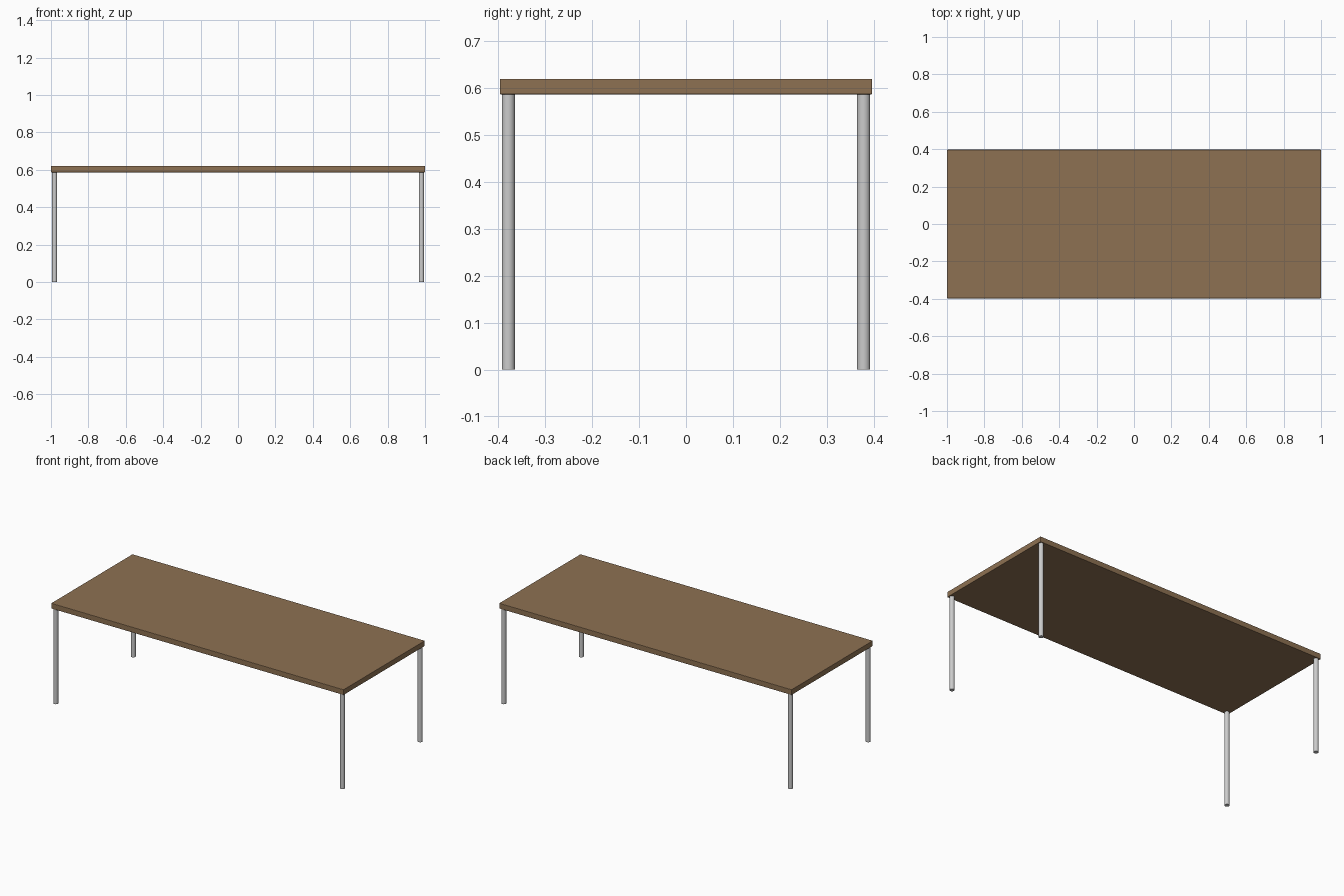
import bpy

if "Cube" in bpy.data.objects:
    bpy.data.objects.remove(bpy.data.objects["Cube"])

TOP_Z, UNDER_Z = 0.62, 0.587
HALF_X, HALF_Y = 1.0, 0.397
LEG_R, LEG_X, LEG_Y = 0.014, 0.981, 0.379

# Wooden table top with slightly eased edges
wood = bpy.data.materials.new("wood")
wood.diffuse_color = (0.27, 0.165, 0.085, 1)
wood.use_nodes = True
wood.node_tree.nodes["Principled BSDF"].inputs["Base Color"].default_value = wood.diffuse_color
bpy.ops.mesh.primitive_cube_add(size=1, location=(0, 0, (TOP_Z + UNDER_Z) / 2))
top = bpy.context.object
top.name = "table_top"
top.scale = (2 * HALF_X, 2 * HALF_Y, TOP_Z - UNDER_Z)
bpy.ops.object.transform_apply(location=False, rotation=False, scale=True)
top.data.materials.append(wood)
bevel = top.modifiers.new("eased_edges", 'BEVEL')
bevel.width = 0.002
bevel.segments = 2

# Four round metal legs, one at each corner
for x_name, sx in (("left", -1), ("right", 1)):
    for y_name, sy in (("front", -1), ("back", 1)):
        bpy.ops.mesh.primitive_cylinder_add(
            vertices=32, radius=LEG_R, depth=UNDER_Z,
            location=(sx * LEG_X, sy * LEG_Y, UNDER_Z / 2))
        leg = bpy.context.object
        leg.name = f"{y_name}_{x_name}_leg"
        bpy.ops.object.shade_smooth_by_angle()
